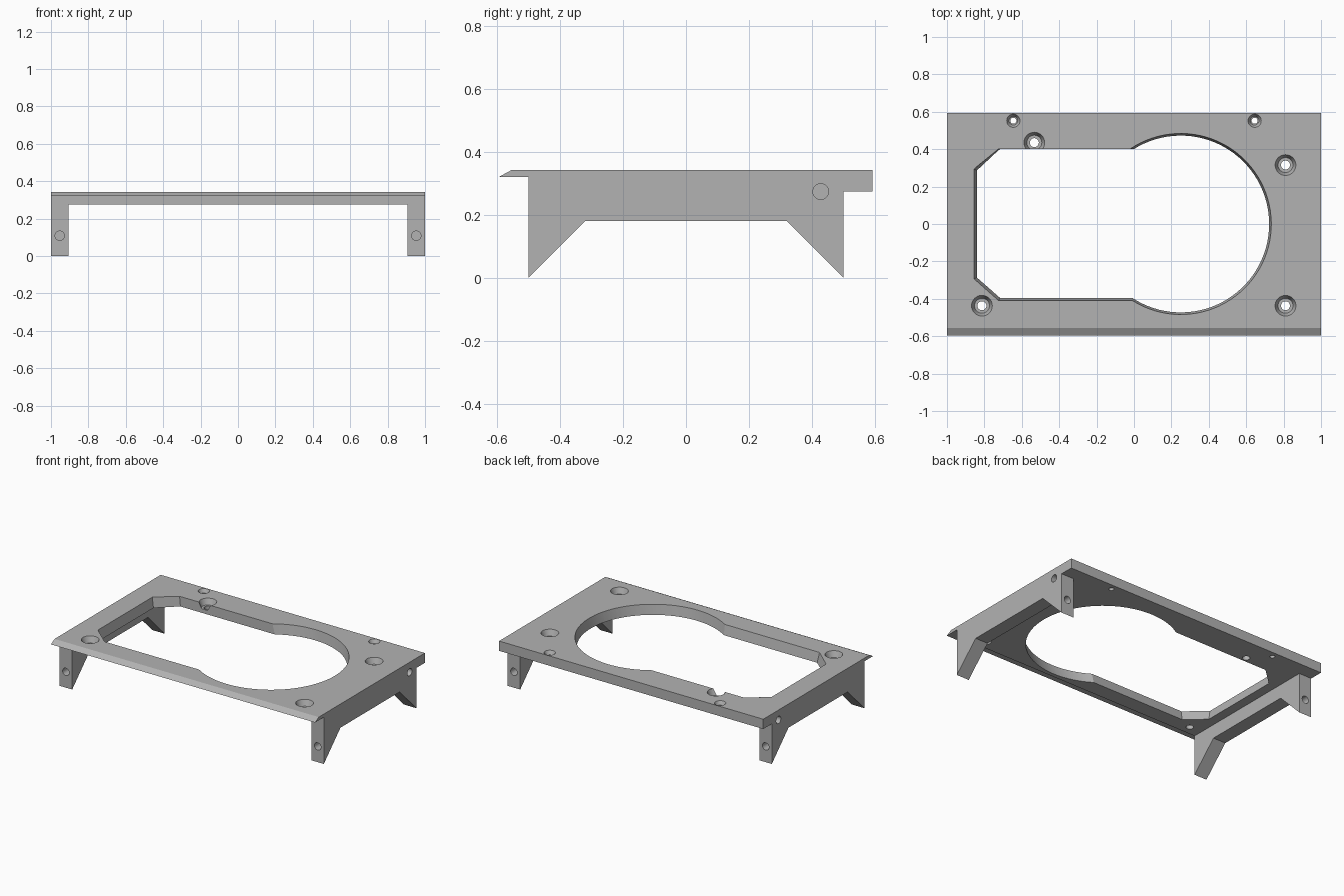
import bpy
import bmesh
from math import asin, cos, sin, pi, radians
from mathutils import Matrix, Vector

if "Cube" in bpy.data.objects:
    bpy.data.objects.remove(bpy.data.objects["Cube"])

TOP, UNDER = 0.342, 0.275
WALL = 0.905          # inner face of the side walls
EPS = 0.01

grey = bpy.data.materials.new("plain grey")
grey.use_nodes = True
colour = (0.45, 0.45, 0.45, 1)
grey.diffuse_color = colour
grey.node_tree.nodes["Principled BSDF"].inputs["Base Color"].default_value = colour


def loft(name, lower, upper):
    """Closed solid between two outlines with the same number of points."""
    bm = bmesh.new()
    a = [bm.verts.new(p) for p in lower]
    b = [bm.verts.new(p) for p in upper]
    bm.faces.new(a)
    bm.faces.new(b)
    for i in range(len(a)):
        j = (i + 1) % len(a)
        bm.faces.new((a[i], a[j], b[j], b[i]))
    bmesh.ops.recalc_face_normals(bm, faces=bm.faces)
    mesh = bpy.data.meshes.new(name)
    bm.to_mesh(mesh)
    bm.free()
    obj = bpy.data.objects.new(name, mesh)
    bpy.context.collection.objects.link(obj)
    obj.data.materials.append(grey)
    return obj


def drill(name, start, end, r0, r1, sides=32):
    """Round cutter, possibly tapered, between two points."""
    start, end = Vector(start), Vector(end)
    turn = (end - start).to_track_quat('Z', 'Y').to_matrix()

    def ring(centre, r):
        return [centre + turn @ Vector((r * cos(2 * pi * i / sides),
                                        r * sin(2 * pi * i / sides), 0))
                for i in range(sides)]
    return loft(name, ring(start, r0), ring(end, r1))


def cut(obj, cutter):
    """Subtract the cutter and remove it."""
    cutter.hide_render = True
    mod = obj.modifiers.new("cut", 'BOOLEAN')
    mod.operation, mod.solver, mod.object = 'DIFFERENCE', 'EXACT', cutter
    bpy.context.view_layer.objects.active = obj
    bpy.ops.object.modifier_apply(modifier=mod.name)
    bpy.data.objects.remove(cutter)


def opening(z, x_left, y_low, y_high, corner_x, corner_y, radius, steps=64):
    """Round opening joined to a rectangular bay with clipped corners."""
    a0, a1 = -pi - asin(y_low / radius), pi - asin(y_high / radius)
    pts = [(0.25 + radius * cos(a0 + (a1 - a0) * i / steps),
            radius * sin(a0 + (a1 - a0) * i / steps), z) for i in range(steps + 1)]
    return pts + [(corner_x, y_high, z), (x_left, corner_y, z),
                  (x_left, -corner_y, z), (corner_x, y_low, z)]


# Side silhouette swept across the full width
profile = [(-0.595, 0.32), (-0.555, TOP), (0.593, TOP), (0.593, UNDER), (0.5, UNDER),
           (0.5, 0), (0.32, 0.18), (-0.32, 0.18), (-0.5, 0), (-0.5, 0.32)]
frame = loft("mounting_frame", [(-1, y, z) for y, z in profile],
             [(1, y, z) for y, z in profile])

# Space between the legs
bay = [(-WALL, -0.7), (WALL, -0.7), (WALL, 0.55), (-WALL, 0.55)]
cut(frame, loft("bay_cutter", [(x, y, -0.1) for x, y in bay],
                [(x, y, UNDER) for x, y in bay]))

# Large tapered opening
cut(frame, loft("opening_cutter",
                opening(UNDER - EPS, -0.838, -0.393, 0.4, -0.715, 0.285, 0.471),
                opening(TOP + EPS, -0.857, -0.412, 0.402, -0.725, 0.295, 0.486)))

# Screw holes: tapered recess and through hole
big = [(0.81, 0.315), (0.81, -0.437), (-0.813, -0.437), (-0.533, 0.435)]
small = [(s * 0.645, 0.552) for s in (-1, 1)]
for places, rim, seat, bore, depth in ((big, 0.056, 0.04, 0.024, 0.04),
                                       (small, 0.036, 0.023, 0.016, 0.025)):
    for x, y in places:
        cut(frame, drill("bore_cutter", (x, y, 0.2), (x, y, 0.4), bore, bore))
        cut(frame, drill("recess_cutter", (x, y, TOP - depth), (x, y, TOP + 0.001), seat, rim))

# Blind holes in the legs and in the outer sides
for s in (-1, 1):
    for e in (-1, 1):
        cut(frame, drill("leg_hole_cutter", (s * 0.953, e * 0.43, 0.108),
                         (s * 0.953, e * 0.6, 0.108), 0.025, 0.025))
    cut(frame, drill("side_hole_cutter", (s * 0.92, 0.428, 0.274),
                     (s * 1.1, 0.428, 0.274), 0.025, 0.025))

# Smooth round walls, crisp edges
bpy.ops.object.select_all(action='DESELECT')
frame.select_set(True)
bpy.context.view_layer.objects.active = frame
bpy.ops.object.shade_smooth_by_angle(angle=radians(25))
